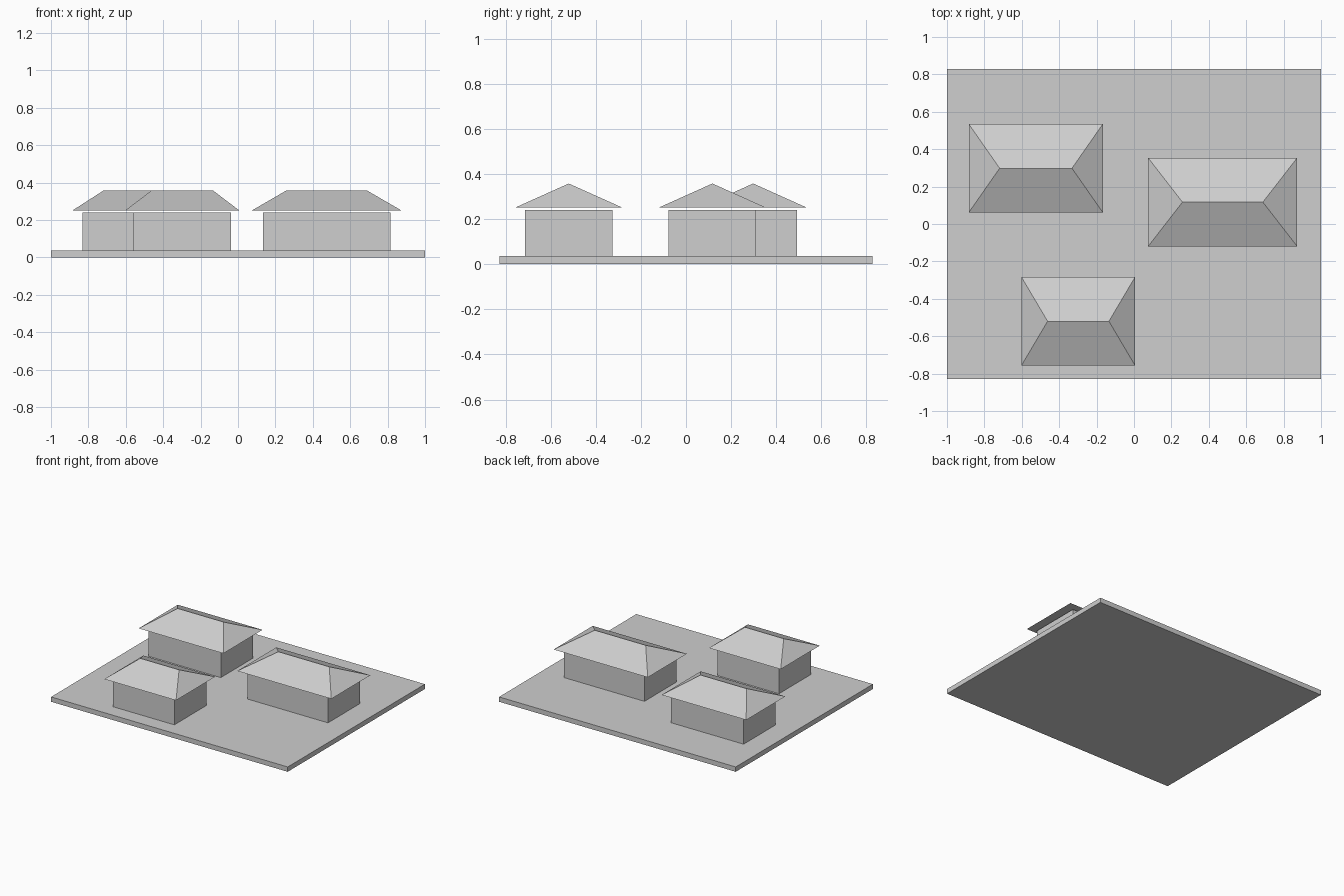
import bpy
import bmesh

cube = bpy.data.objects.get("Cube")
if cube:
    bpy.data.objects.remove(cube, do_unlink=True)

grey = bpy.data.materials.new("light_grey")
grey.use_nodes = True
COLOUR = (0.62, 0.62, 0.62, 1)
grey.diffuse_color = COLOUR
grey.node_tree.nodes["Principled BSDF"].inputs["Base Color"].default_value = COLOUR


def block(name, centre, size, z0, z1, ridge=None):
    """Box between two heights; with a ridge length the top closes to a hip roof."""
    bm = bmesh.new()
    bmesh.ops.create_cube(bm, size=1)
    for v in bm.verts:
        top = v.co.z > 0
        sx, sy = size
        if top and ridge is not None:
            sx, sy = ridge, 0
        v.co = (centre[0] + v.co.x * sx, centre[1] + v.co.y * sy, z1 if top else z0)
    # Merge the top edges into a single ridge line
    bmesh.ops.remove_doubles(bm, verts=bm.verts[:], dist=0.0001)
    bmesh.ops.dissolve_degenerate(bm, edges=bm.edges[:], dist=0.0001)
    bmesh.ops.recalc_face_normals(bm, faces=bm.faces[:])
    mesh = bpy.data.meshes.new(name)
    bm.to_mesh(mesh)
    bm.free()
    mesh.materials.append(grey)
    obj = bpy.data.objects.new(name, mesh)
    bpy.context.collection.objects.link(obj)
    return obj


BASE_TOP, WALL_TOP, EAVE, RIDGE = 0.037, 0.241, 0.252, 0.358
DEPTH = 0.472

# Ground slab
block("ground_slab", (0, 0), (2, 1.656), 0, BASE_TOP)

# Houses: name, centre, roof length
houses = [
    ("front_house", (-0.298, -0.52), 0.607),
    ("back_house", (-0.525, 0.298), 0.716),
    ("left_house", (0.474, 0.117), 0.796),
]
for name, centre, length in houses:
    block(name + "_walls", centre, (length * 0.855, DEPTH * 0.82), BASE_TOP, WALL_TOP)
    block(name + "_roof", centre, (length, DEPTH), EAVE, RIDGE, ridge=length * 0.54)
